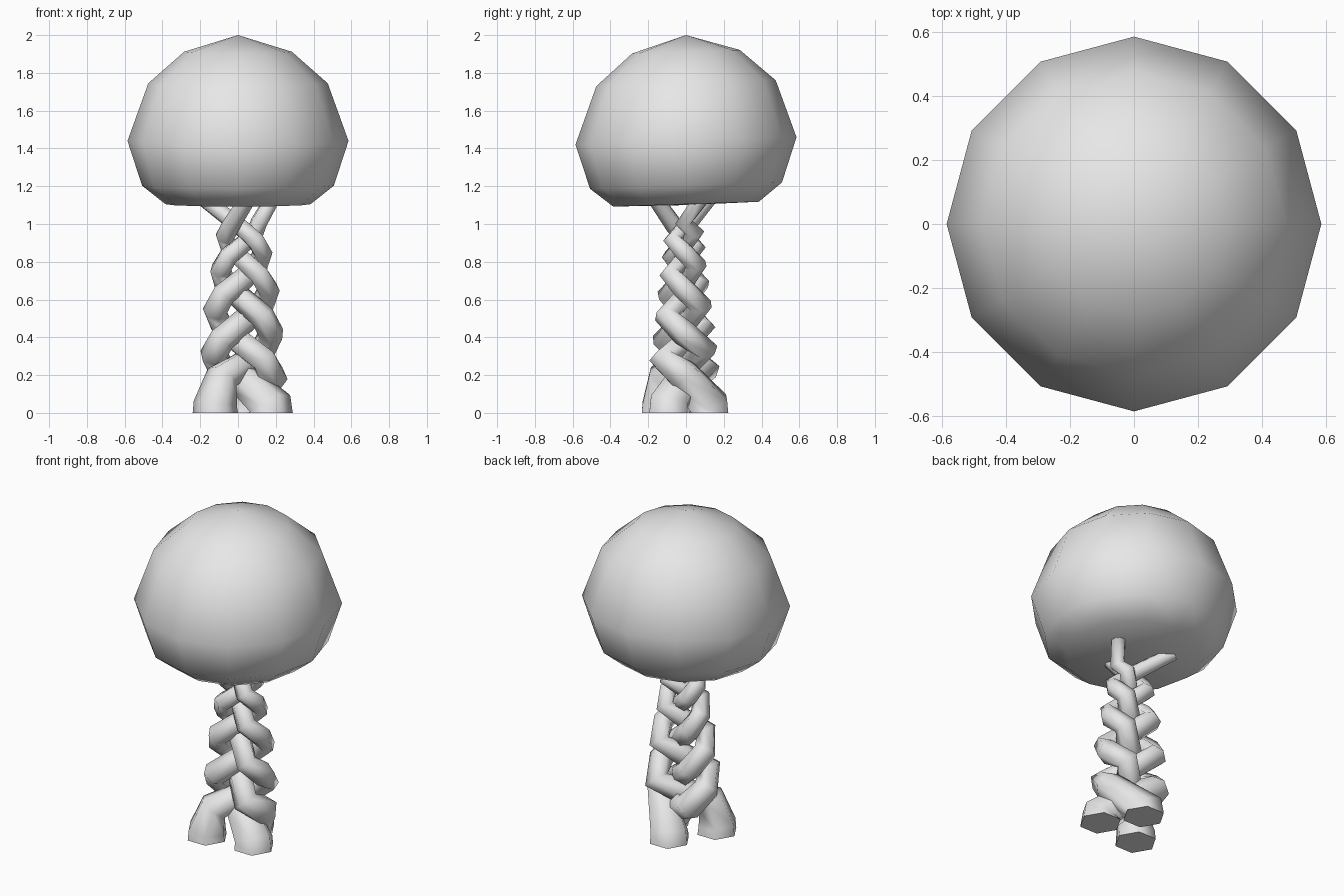
import bpy, bmesh
from math import sin, cos, radians
from mathutils import Vector, Matrix

if "Cube" in bpy.data.objects:
    bpy.data.objects.remove(bpy.data.objects["Cube"])

grey = bpy.data.materials.new("plain_grey")
grey.use_nodes = True
COLOUR = (0.8, 0.8, 0.8, 1)
grey.diffuse_color = COLOUR
grey.node_tree.nodes["Principled BSDF"].inputs["Base Color"].default_value = COLOUR


def interp(x, table):
    for (x0, y0), (x1, y1) in zip(table, table[1:]):
        if x <= x1:
            return y0 + (y1 - y0) * (x - x0) / (x1 - x0)
    return table[-1][1]


def finish(obj, angle):
    bpy.ops.object.select_all(action='DESELECT')
    obj.select_set(True)
    bpy.context.view_layer.objects.active = obj
    if obj.type == 'CURVE':
        bpy.ops.object.convert(target='MESH')
    bpy.ops.object.shade_smooth_by_angle(angle=radians(angle))


# Crown: twelve-sided lathe, tipped slightly forward
def build_crown():
    profile = [(0, 2.0), (0.285, 1.912), (0.475, 1.745), (0.585, 1.44),
               (0.508, 1.203), (0.385, 1.105), (0, 1.1)]
    bm = bmesh.new()
    verts = [bm.verts.new((r, 0, z)) for r, z in profile]
    edges = [bm.edges.new(pair) for pair in zip(verts, verts[1:])]
    bmesh.ops.spin(bm, geom=verts + edges, axis=(0, 0, 1), cent=(0, 0, 0),
                   angle=radians(360), steps=12, use_duplicate=False)
    bmesh.ops.remove_doubles(bm, verts=bm.verts, dist=0.001)
    # Shear keeps the outline and lifts the back edge
    for v in bm.verts:
        v.co.z += 0.033 * v.co.y
    bmesh.ops.recalc_face_normals(bm, faces=bm.faces)
    mesh = bpy.data.meshes.new("crown")
    bm.to_mesh(mesh)
    bm.free()
    obj = bpy.data.objects.new("crown", mesh)
    bpy.context.collection.objects.link(obj)
    mesh.materials.append(grey)
    finish(obj, 80)


# Trunk strands: plait phase against height, then width and thickness by height
HEIGHT = [(-200, 0), (90, 0.2), (200, 0.4), (305, 0.61), (420, 0.81), (560, 1.0), (800, 1.2)]
SWAY = [(0, 0.15), (0.3, 0.155), (0.6, 0.145), (0.8, 0.11), (1.1, 0.075)]
DEPTH = [(0, 0.11), (0.3, 0.11), (0.6, 0.085), (0.8, 0.065), (1.1, 0.05)]
THICK = [(0, 0.12), (0.1, 0.11), (0.25, 0.075), (0.6, 0.064), (0.8, 0.056), (1.15, 0.042)]


def build_strand(name, phase, foot, tip):
    points = [Vector((*foot, 0)), Vector((*foot, 0.05))]
    for step in range(-10, 30):
        t = step * 45
        z = interp(t - phase, HEIGHT)
        if 0.17 < z < 1.01:
            a = radians(t)
            points.append(Vector((0.025 + interp(z, SWAY) * sin(a),
                                  -0.01 + interp(z, DEPTH) * sin(2 * a), z)))
    points.append(Vector((*tip, 1.13)))
    curve = bpy.data.curves.new(name, 'CURVE')
    curve.dimensions = '3D'
    curve.bevel_depth = 1
    curve.bevel_resolution = 1
    curve.use_fill_caps = True
    spline = curve.splines.new('POLY')
    spline.points.add(len(points) - 1)
    for p, co in zip(spline.points, points):
        p.co = (*co, 1)
        p.radius = interp(co.z, THICK)
    curve.materials.append(grey)
    obj = bpy.data.objects.new(name, curve)
    bpy.context.collection.objects.link(obj)
    finish(obj, 75)


build_crown()
build_strand("trunk_strand_front", 240, (-0.12, -0.13), (0.18, 0.08))
build_strand("trunk_strand_back", 0, (0.03, 0.12), (-0.18, 0.12))
build_strand("trunk_strand_left", 120, (0.17, -0.09), (0.05, -0.16))
